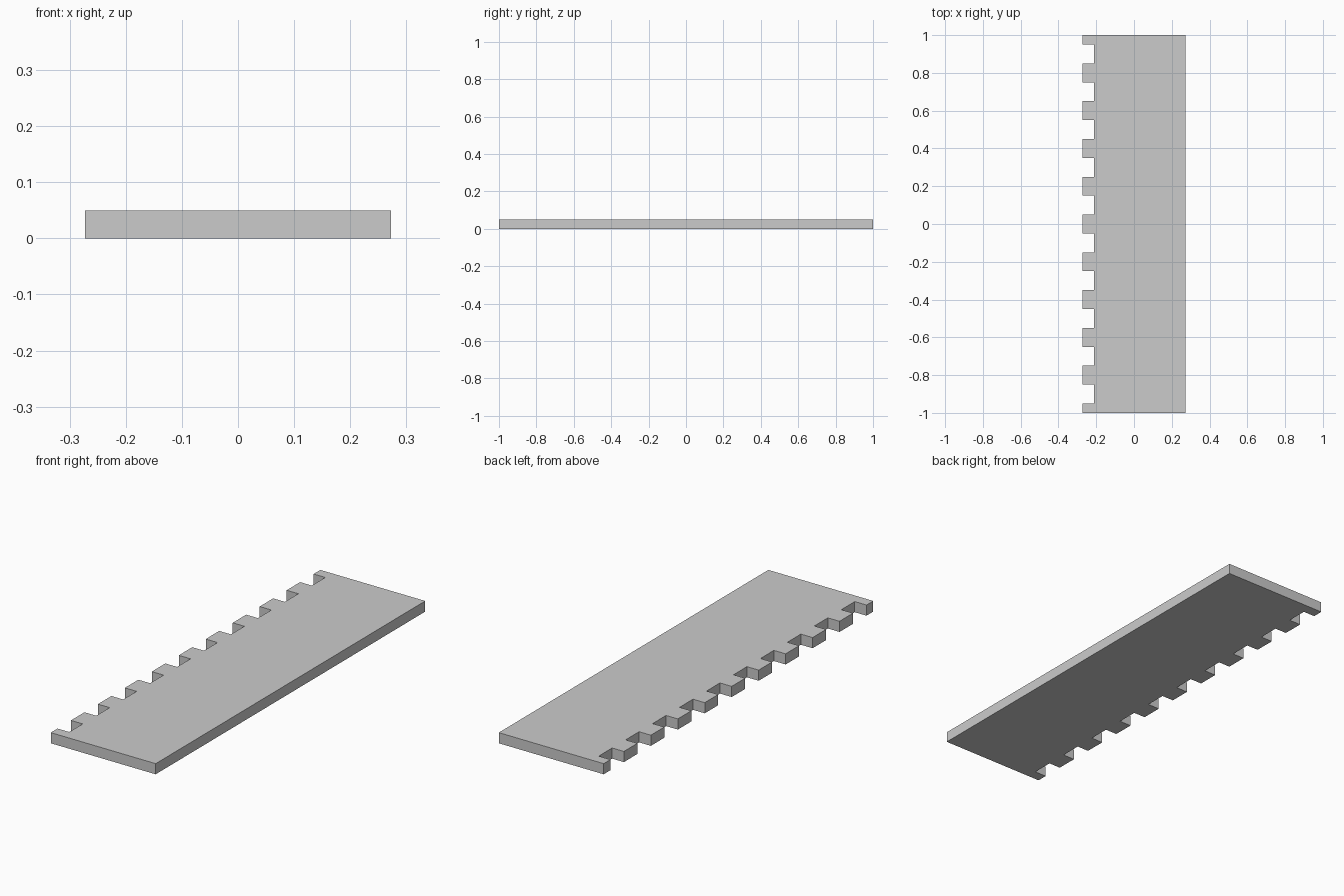
import bpy, bmesh

if "Cube" in bpy.data.objects:
    bpy.data.objects.remove(bpy.data.objects["Cube"])

HALF_W, ROOT_X, HEIGHT = 0.2725, -0.2115, 0.05
TEETH, NOTCH = 10, 0.10

# Outline: straight right side, square notches down the left side
outline = [(HALF_W, -1), (HALF_W, 1), (-HALF_W, 1)]
for i in range(TEETH):
    centre = 0.9 - 0.2 * i
    hi, lo = centre + NOTCH / 2, centre - NOTCH / 2
    outline += [(-HALF_W, hi), (ROOT_X, hi), (ROOT_X, lo), (-HALF_W, lo)]
outline.append((-HALF_W, -1))

# Extrude the outline into a flat plate
bm = bmesh.new()
base = bm.faces.new([bm.verts.new((x, y, 0)) for x, y in outline])
top = bmesh.ops.extrude_face_region(bm, geom=[base], use_keep_orig=True)
for v in top["geom"]:
    if isinstance(v, bmesh.types.BMVert):
        v.co.z = HEIGHT
bmesh.ops.recalc_face_normals(bm, faces=bm.faces)

mesh = bpy.data.meshes.new("notched_plate")
bm.to_mesh(mesh)
bm.free()
plate = bpy.data.objects.new("notched_plate", mesh)
bpy.context.collection.objects.link(plate)
